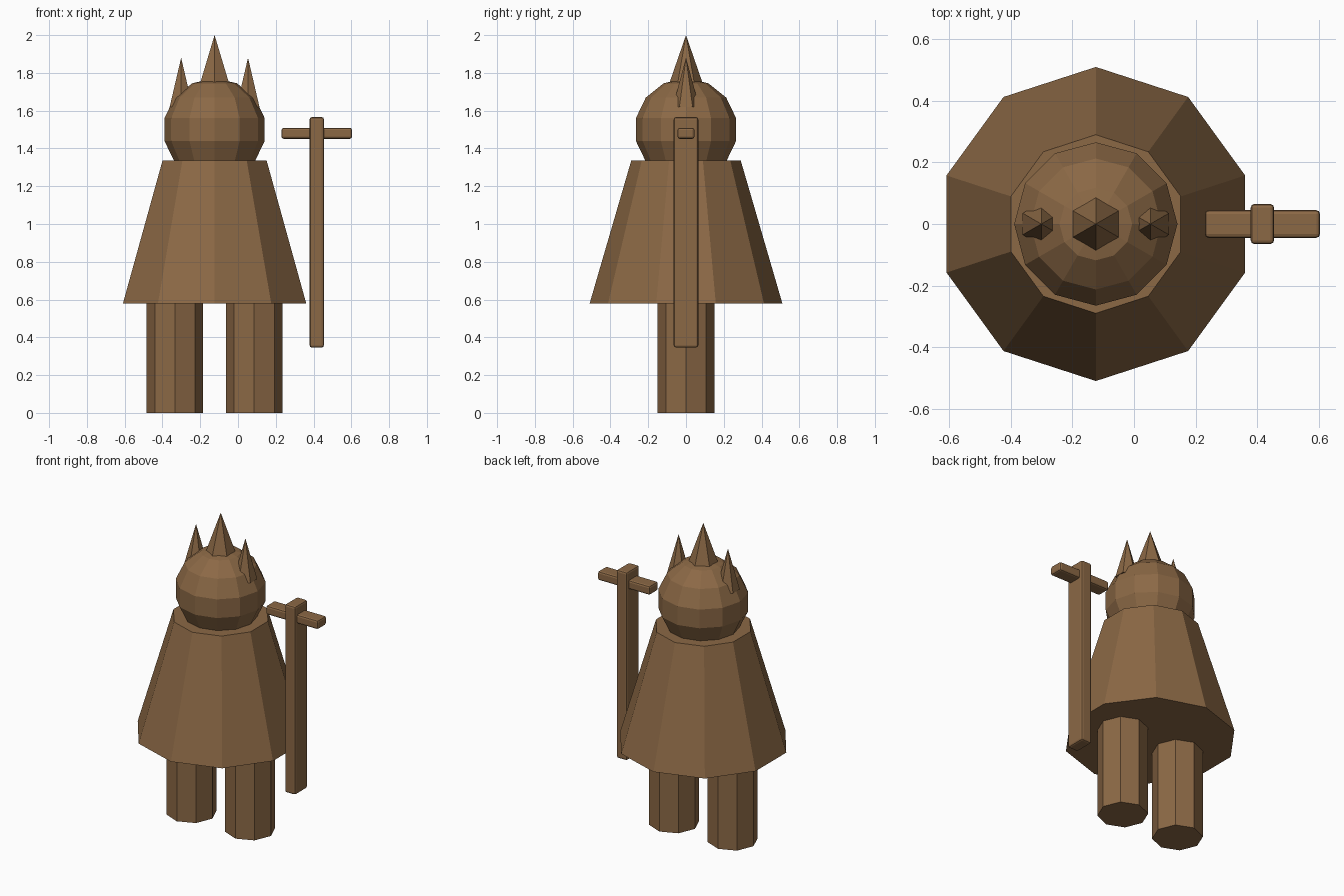
import bpy

cube = bpy.data.objects.get("Cube")
if cube:
    bpy.data.objects.remove(cube, do_unlink=True)

CENTRE_X = -0.124  # axis of the figure; the staff stands off to its left

wood = bpy.data.materials.new("brown wood")
wood.use_nodes = True
wood.diffuse_color = (0.26, 0.14, 0.06, 1)
wood.node_tree.nodes["Principled BSDF"].inputs["Base Color"].default_value = wood.diffuse_color


def finish(name):
    obj = bpy.context.object
    obj.name = name
    obj.data.materials.append(wood)
    return obj


def cone(name, sides, x, bottom, top, r_bottom, r_top=0.0):
    bpy.ops.mesh.primitive_cone_add(
        vertices=sides, radius1=r_bottom, radius2=r_top, depth=top - bottom,
        location=(CENTRE_X + x, 0, (top + bottom) / 2))
    return finish(name)


def beam(name, x, z, size):
    bpy.ops.mesh.primitive_cube_add(size=1, location=(x, 0, z))
    obj = finish(name)
    obj.scale = size
    bpy.ops.object.transform_apply(location=False, rotation=False, scale=True)
    bevel = obj.modifiers.new("soft edges", 'BEVEL')
    bevel.width = 0.012
    bevel.segments = 2
    return obj


# Robe and head
cone("robe", 10, 0, 0.58, 1.335, 0.51, 0.29)
bpy.ops.mesh.primitive_uv_sphere_add(segments=12, ring_count=7, radius=0.272,
                                     location=(CENTRE_X, 0, 1.5))
finish("head")

# Legs and side horns on both sides
for side, sign in (("left", 1), ("right", -1)):
    cone(side + "_leg", 8, sign * 0.21, 0, 0.62, 0.15, 0.15)
    cone(side + "_horn", 6, sign * 0.177, 1.62, 1.88, 0.07)
cone("centre_horn", 6, 0, 1.74, 2.0, 0.09)

# Staff with crossbar
beam("staff", 0.417, 0.956, (0.076, 0.13, 1.22))
beam("staff_crossbar", 0.417, 1.48, (0.374, 0.09, 0.058))
